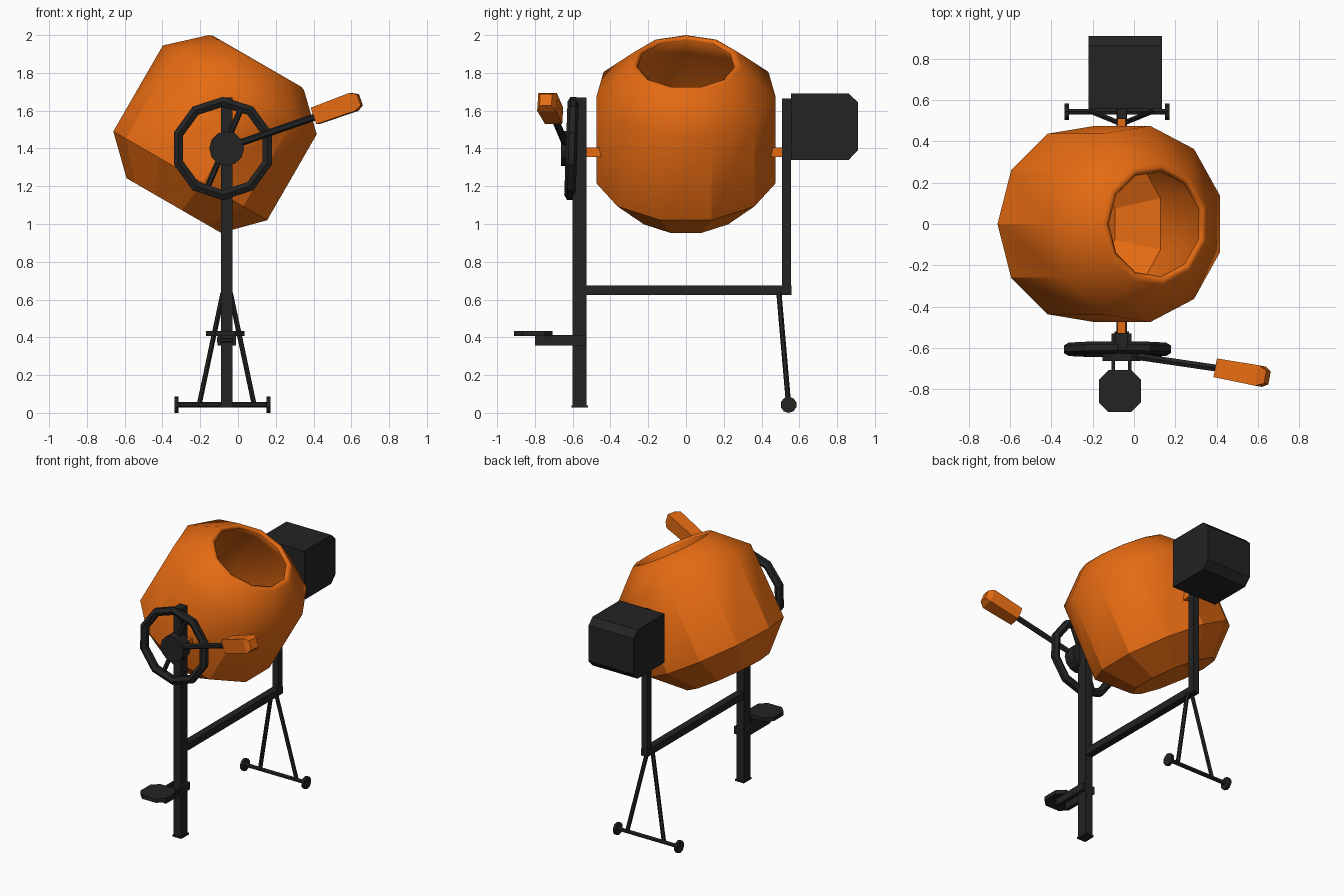
import bpy, bmesh, math
from mathutils import Vector, Matrix

if "Cube" in bpy.data.objects:
    bpy.data.objects.remove(bpy.data.objects["Cube"])


def mat(name, col):
    m = bpy.data.materials.new(name)
    m.diffuse_color = (*col, 1)
    m.use_nodes = True
    m.node_tree.nodes["Principled BSDF"].inputs["Base Color"].default_value = m.diffuse_color
    return m


ORANGE = mat("orange paint", (0.78, 0.145, 0.006))
BLACK = mat("black steel", (0.017, 0.017, 0.017))
CX = -0.06  # centre line of the frame


def finish(bm, name, material, smooth=False):
    bmesh.ops.recalc_face_normals(bm, faces=bm.faces)
    me = bpy.data.meshes.new(name)
    for f in bm.faces:
        f.smooth = smooth
    bm.to_mesh(me)
    bm.free()
    me.materials.append(material)
    ob = bpy.data.objects.new(name, me)
    bpy.context.collection.objects.link(ob)
    return ob


def box(name, lo, hi, material=BLACK):
    lo, hi = Vector(lo), Vector(hi)
    bm = bmesh.new()
    bmesh.ops.create_cube(bm, size=1)
    for v in bm.verts:
        v.co = (lo + hi) / 2 + v.co * (hi - lo)
    return finish(bm, name, material)


def rod(name, a, b, r, sides=6, material=BLACK):
    a, b = Vector(a), Vector(b)
    bm = bmesh.new()
    bmesh.ops.create_cone(bm, cap_ends=True, segments=sides, radius1=r, radius2=r,
                          depth=(b - a).length)
    q = (b - a).to_track_quat('Z', 'Y').to_matrix().to_4x4()
    bm.transform(Matrix.Translation((a + b) / 2) @ q)
    return finish(bm, name, material)


def prism(name, pts, offset, material=BLACK):
    bm = bmesh.new()
    f = bm.faces.new([bm.verts.new(p) for p in pts])
    g = bmesh.ops.extrude_face_region(bm, geom=[f])
    bmesh.ops.translate(bm, vec=offset,
                        verts=[v for v in g["geom"] if isinstance(v, bmesh.types.BMVert)])
    return finish(bm, name, material)


# Hollow eleven-sided drum, tilted to one side
N = 11
profile = [(0, -.385), (.295, -.385), (.48, -.205), (.48, .32), (.298, .488), (.278, .497),
           (.256, .483), (.44, .3), (.44, -.19), (.27, -.35), (0, -.35)]
bm = bmesh.new()
rings = []
for r, u in profile:
    rings.append([bm.verts.new((r * math.cos(math.pi + k * math.tau / N),
                                r * math.sin(math.pi + k * math.tau / N), u)) for k in range(N)])
for a, b in zip(rings, rings[1:]):
    for k in range(N):
        j = (k + 1) % N
        bm.faces.new((a[k], a[j], b[j], b[k]))
bmesh.ops.remove_doubles(bm, verts=bm.verts, dist=1e-5)
for e in bm.edges:  # lower body faceted, upper shoulder and mouth smooth
    p, q = e.verts[0].co, e.verts[1].co
    outer = min(p.xy.length, q.xy.length) > .45
    if max(p.z, q.z) < 0 or (outer and abs(p.z - q.z) > .3):
        e.smooth = False
bm.transform(Matrix.Translation((-.142, 0, 1.428)) @ Matrix.Rotation(math.radians(30), 4, 'Y'))
finish(bm, "drum", ORANGE, smooth=True)

# Drum pivots
for name, y0, y1 in (("front_pivot", -.56, -.44), ("rear_pivot", .44, .54)):
    box(name, (CX - .02, y0, 1.355), (CX + .02, y1, 1.405), ORANGE)

# Frame
box("front_post", (CX - .03, -.60, .03), (CX + .03, -.528, 1.67))
box("front_foot", (CX - .035, -.607, .028), (CX + .035, -.52, .04))
box("rear_post", (CX - .023, .508, .63), (CX + .023, .556, 1.665))
box("cross_bar", (CX - .025, -.53, .625), (CX + .025, .558, .675))

# Rear legs, axle and small wheels
for side, s in (("left", -1), ("right", 1)):
    rod(side + "_rear_leg", (CX + s * .02, .492, .635), (CX + s * .145, .543, .045), .014, 6)
    x = -.082 + s * .243
    rod(side + "_wheel", (x - .01, .543, .043), (x + .01, .543, .043), .043, 10)
rod("axle", (-.32, .543, .043), (.155, .543, .043), .015, 6)

# Motor housing with bevelled back edges
prism("motor_housing", [(-.22, y, z) for y, z in (
    (.557, 1.34), (.862, 1.34), (.91, 1.39), (.91, 1.645), (.862, 1.69), (.557, 1.69))], (.356, 0, 0))

# Ten-sided hand wheel
bm = bmesh.new()
R, r, S, T = .247, .03, 10, 6
ring = []
for i in range(S):
    a = math.pi / 2 + i * math.tau / S
    row = []
    for j in range(T):
        b = (j + .5) * math.tau / T
        d = R + r * math.cos(b)
        row.append(bm.verts.new((d * math.cos(a), r * math.sin(b), d * math.sin(a))))
    ring.append(row)
for i in range(S):
    for j in range(T):
        n, m = (i + 1) % S, (j + 1) % T
        bm.faces.new((ring[i][j], ring[n][j], ring[n][m], ring[i][m]))
bm.transform(Matrix.Translation((CX - .02, -.606, 1.40)) @ Matrix.Rotation(math.radians(-2), 4, 'X'))
finish(bm, "hand_wheel_rim", BLACK, smooth=False)
rod("hand_wheel_spoke", (-.17, -.61, 1.175), (.022, -.605, 1.625), .016, 6)
rod("hand_wheel_hub", (CX, -.58, 1.40), (CX, -.662, 1.40), .092, 12)

# Tilting lever with chamfered grip
rod("lever", (CX, -.63, 1.405), (.44, -.703, 1.578), .019, 6)
a, b = Vector((.408, -.698, 1.572)), Vector((.645, -.742, 1.658))
w = (b - a).normalized()
side = w.cross(Vector((0, 0, 1))).normalized()
up = side.cross(w)
bm = bmesh.new()
prev = None
for t, h in ((0, .046), (.86, .05), (1, .032)):
    c = a.lerp(b, t)
    cur = [bm.verts.new(c + side * h * p + up * h * q)
           for p, q in ((-1, -1), (1, -1), (1, 1), (-1, 1))]
    if prev:
        for k in range(4):
            bm.faces.new((prev[k], prev[k - 3], cur[k - 3], cur[k]))
    else:
        bm.faces.new(cur)
    prev = cur
bm.faces.new(prev)
finish(bm, "lever_grip", ORANGE)

# Foot pedal on two arms
px, py, h, c = -.068, -.808, .102, .055
corners = [(-h, -c), (-c, -h), (c, -h), (h, -c), (h, c), (c, h), (-c, h), (-h, c)]
prism("pedal", [(px + x, py + y, .406) for x, y in corners], (0, 0, .028))
for s in (-1, 1):
    x = CX + s * .04
    box(("left" if s < 0 else "right") + "_pedal_arm", (x - .009, -.80, .358), (x + .009, -.53, .412))
rod("pedal_pin", (CX - .05, -.64, .385), (CX + .05, -.64, .385), .012, 6)
